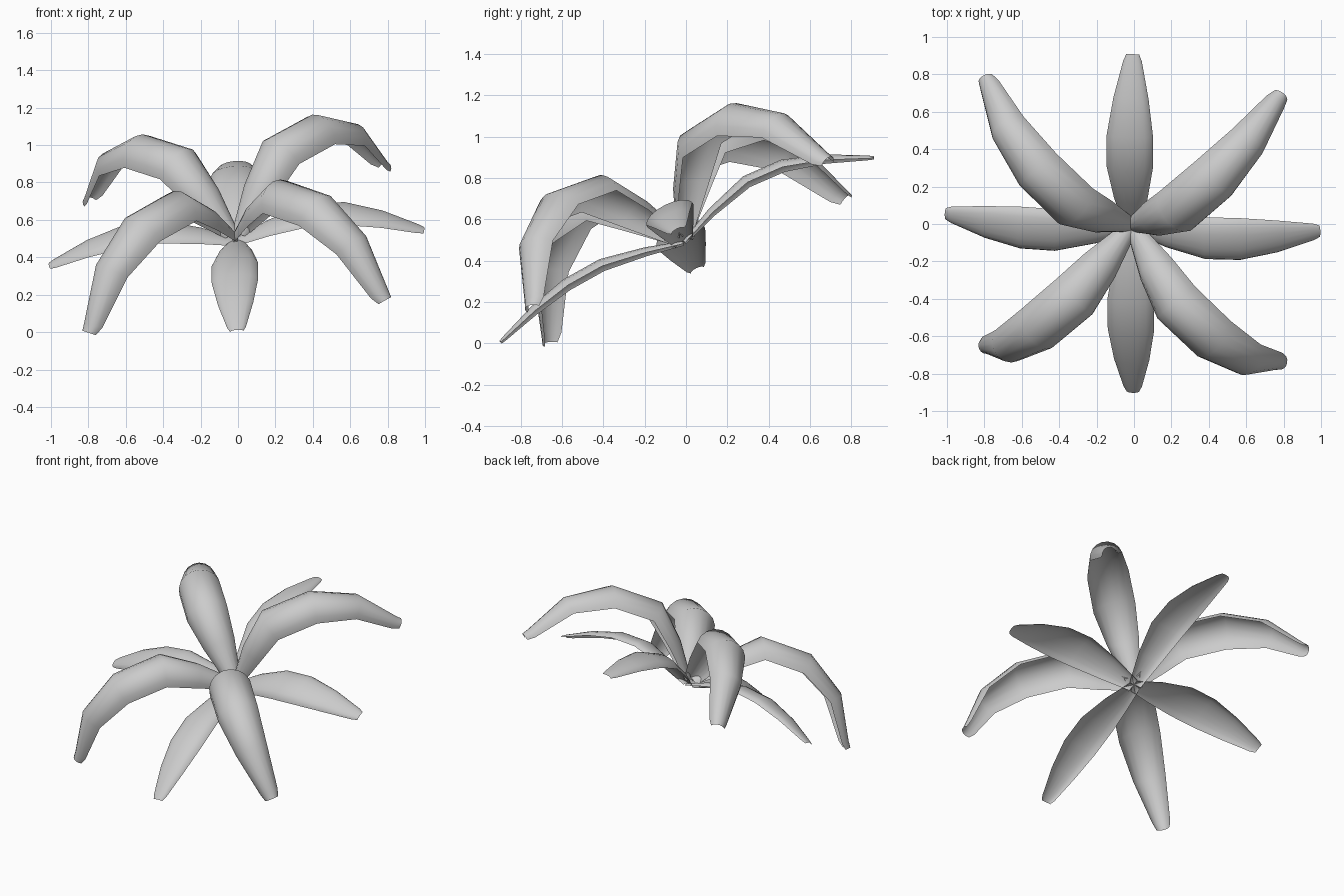
import bpy
import math
from mathutils import Vector

if "Cube" in bpy.data.objects:
    bpy.data.objects.remove(bpy.data.objects["Cube"])

# Tilted frame shared by all leaves
origin = Vector((-0.012, -0.015, 0.495))
up = Vector((-0.118, -0.494, 1)).normalized()
ey = Vector((0, up.z, -up.y)).normalized()
ex = ey.cross(up)

# Leaf profiles: (radial distance, height of crest, half width)
HIGH = [(0.0, 0.04, 0.05), (0.15, 0.25, 0.108), (0.35, 0.445, 0.14), (0.70, 0.447, 0.138),
        (0.975, 0.275, 0.108), (1.13, 0.0, 0.06), (1.155, -0.035, 0.045)]
LOW = [(0.0, 0.0, 0.045), (0.18, 0.055, 0.09), (0.40, 0.10, 0.125), (0.60, 0.09, 0.125),
       (0.80, 0.04, 0.095), (0.98, -0.027, 0.05), (1.01, -0.04, 0.035)]
SEGMENTS = 8


def make_leaf(name, angle, profile, depth_ratio, lift_mid=0.0, lift_tip=0.0):
    """Sweep an open arched section along a leaf profile."""
    out = ex * math.cos(angle) + ey * math.sin(angle)
    side = up.cross(out)
    length = profile[-1][0]
    prof = [(r, h + lift_mid * math.sin(math.pi * r / length) + lift_tip * r / length, w)
            for r, h, w in profile]
    verts, faces = [], []
    for i, (r, h, half) in enumerate(prof):
        a, b = prof[max(i - 1, 0)], prof[min(i + 1, len(prof) - 1)]
        along = (out * (b[0] - a[0]) + up * (b[1] - a[1])).normalized()
        normal = along.cross(side)
        crest = origin + out * r + up * h
        for j in range(SEGMENTS + 1):
            t = math.radians(-85 + 170 * j / SEGMENTS)
            verts.append(crest + side * half * math.sin(t)
                         - normal * half * depth_ratio * (1 - math.cos(t)))
    n = SEGMENTS + 1
    for i in range(len(prof) - 1):
        for j in range(SEGMENTS):
            k = i * n + j
            faces.append((k, k + n, k + n + 1, k + 1))
    mesh = bpy.data.meshes.new(name)
    mesh.from_pydata(verts, [], faces)
    mesh.shade_smooth()
    obj = bpy.data.objects.new(name, mesh)
    bpy.context.collection.objects.link(obj)


# Four low flat leaves: (name, angle, lift in the middle)
for name, deg, lift in (("right", 0, 0.045), ("back", 90, 0.055),
                        ("left", 180, 0.03), ("front", 270, 0.0)):
    make_leaf(f"low_leaf_{name}", math.radians(deg), LOW, 0.42, lift)

# Four high arching leaves; the left pair droops slightly
for name, deg, droop in (("back_right", 45, 0), ("back_left", 135, -0.035),
                         ("front_left", 225, -0.025), ("front_right", 315, 0)):
    make_leaf(f"arching_leaf_{name}", math.radians(deg), HIGH, 1.0, 0.0, droop)
